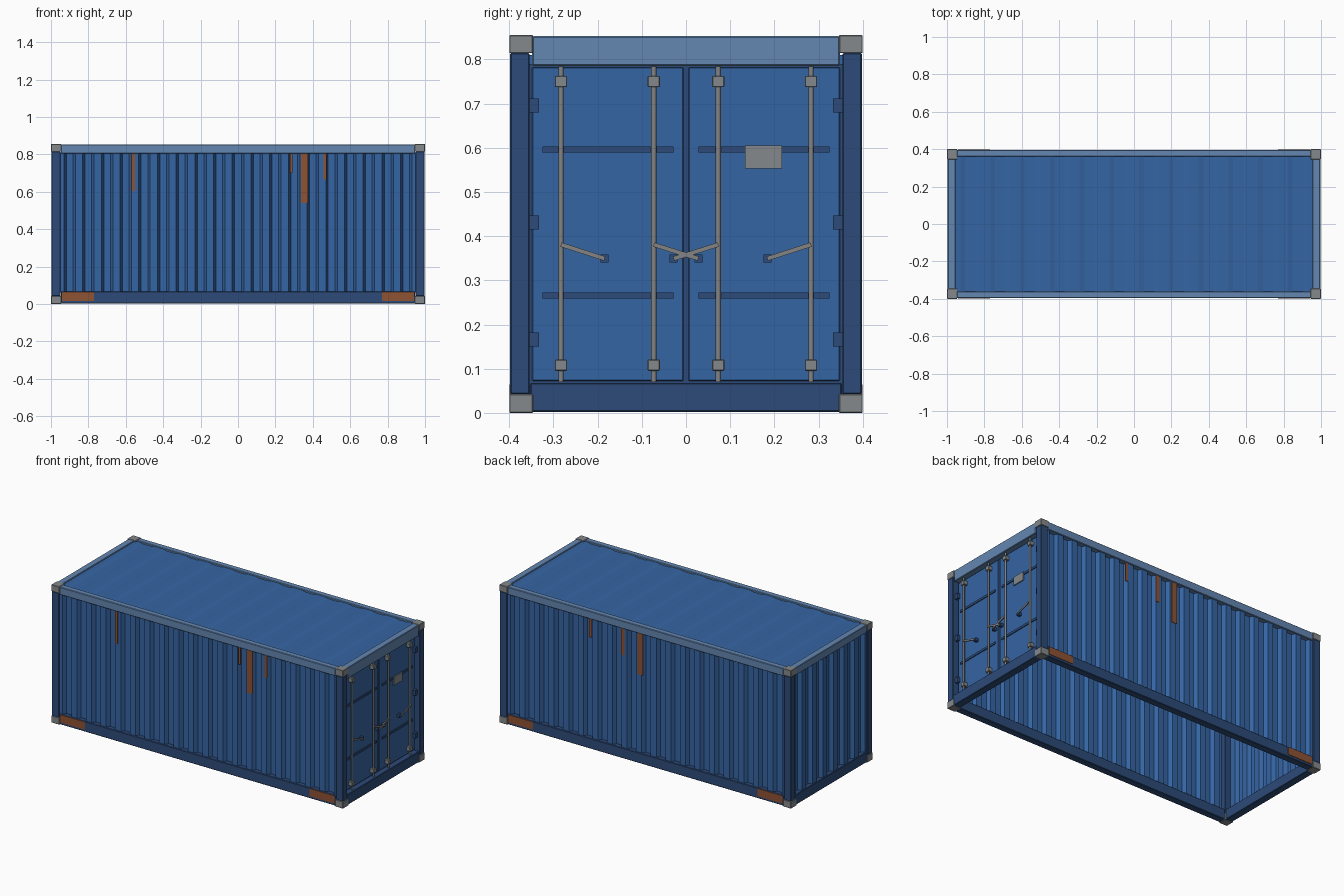
import bpy
import bmesh
from math import atan2, hypot
from mathutils import Matrix, Vector

cube = bpy.data.objects.get("Cube")
if cube:
    bpy.data.objects.remove(cube, do_unlink=True)


def material(name, rgb):
    m = bpy.data.materials.new(name)
    m.use_nodes = True
    m.diffuse_color = (*rgb, 1)
    m.node_tree.nodes["Principled BSDF"].inputs["Base Color"].default_value = (*rgb, 1)
    return m


BLUE = material("panel_blue", (0.036, 0.13, 0.37))
DARK = material("frame_dark_blue", (0.026, 0.07, 0.19))
LIGHT = material("rail_light_blue", (0.125, 0.24, 0.44))
STEEL = material("casting_grey", (0.235, 0.25, 0.26))
ROD = material("rod_grey", (0.23, 0.23, 0.23))
RUST = material("rust", (0.27, 0.085, 0.033))


def finish(name, bm, mat):
    bmesh.ops.recalc_face_normals(bm, faces=bm.faces)
    mesh = bpy.data.meshes.new(name)
    bm.to_mesh(mesh)
    bm.free()
    mesh.materials.append(mat)
    ob = bpy.data.objects.new(name, mesh)
    bpy.context.collection.objects.link(ob)
    return ob


def box(name, x, y, z, mat, bevel=0.0):
    """Box spanning three (low, high) ranges."""
    spans = [sorted(r) for r in (x, y, z)]
    size = [b - a for a, b in spans]
    mid = [(a + b) / 2 for a, b in spans]
    bm = bmesh.new()
    bmesh.ops.create_cube(bm, size=1, matrix=Matrix.Translation(mid) @ Matrix.Diagonal((*size, 1)))
    if bevel:
        bmesh.ops.bevel(bm, geom=bm.edges[:], offset=bevel, segments=1, affect='EDGES')
    return finish(name, bm, mat)


def around(c, half):
    return (c - half, c + half)


def corrugated(name, length, count, depth, slope, place, v0, v1, mat):
    """Trapezoid sheet; place(u, d, v) maps run, depth and height to space."""
    step = length / count
    flat = (step - 2 * slope) / 2
    pts = [(-length / 2, 0)]
    for i in range(count):
        u = -length / 2 + i * step
        pts += [(u + flat / 2, 0), (u + flat / 2 + slope, depth),
                (u + flat * 1.5 + slope, depth), (u + flat * 1.5 + 2 * slope, 0)]
    pts.append((length / 2, 0))
    bm = bmesh.new()
    rows = [[bm.verts.new(place(u, d, v)) for u, d in pts] for v in (v0, v1)]
    for i in range(len(pts) - 1):
        bm.faces.new((rows[0][i], rows[0][i + 1], rows[1][i + 1], rows[1][i]))
    ob = finish(name, bm, mat)
    mod = ob.modifiers.new("sheet_thickness", 'SOLIDIFY')
    mod.thickness = 0.003
    mod.offset = 0
    return ob


# Corner posts and castings
for sx, ex in ((-1, "closed"), (1, "door")):
    for sy, ey in ((-1, "front"), (1, "back")):
        tag = f"{ex}_{ey}"
        box(f"post_{tag}", (sx * 0.95, sx * 0.998), (sy * 0.354, sy * 0.398),
            (0.042, 0.815), DARK, 0.003)
        for level, z in (("bottom", (0, 0.043)), ("top", (0.814, 0.855))):
            box(f"casting_{level}_{tag}", (sx * 0.945, sx), (sy * 0.346, sy * 0.4),
                z, STEEL, 0.002)

# Long sides: rails, corrugated walls and rust
for s, tag in ((-1, "front"), (1, "back")):
    box(f"top_rail_{tag}", (-0.947, 0.947), (s * 0.36, s * 0.396), (0.805, 0.853), LIGHT, 0.003)
    box(f"bottom_rail_{tag}", (-0.947, 0.947), (s * 0.352, s * 0.396), (0.002, 0.066), DARK, 0.003)
    corrugated(f"side_wall_{tag}", 1.9, 19, 0.022, 0.013,
               lambda u, d, v: (u, s * (0.388 - d), v), 0.06, 0.81, BLUE)
    for e in (-1, 1):
        box(f"rust_patch_{tag}", (e * 0.77, e * 0.94), (s * 0.395, s * 0.399),
            (0.016, 0.064), RUST)

streaks = {-1: ((-0.56, 0.02, 0.605), (0.285, 0.015, 0.70), (0.355, 0.036, 0.54), (0.465, 0.018, 0.665)),
           1: ((0.38, 0.018, 0.69), (0.16, 0.024, 0.64), (0.04, 0.036, 0.55))}
for s, items in streaks.items():
    for x, w, bottom in items:
        box("rust_streak", around(x, w / 2), (s * 0.388, s * 0.392), (bottom, 0.806), RUST)

# Closed end
box("header_closed_end", (-0.996, -0.955), (-0.348, 0.348), (0.805, 0.853), LIGHT, 0.003)
box("sill_closed_end", (-0.996, -0.95), (-0.352, 0.352), (0.002, 0.066), DARK, 0.003)
corrugated("end_wall", 0.72, 7, 0.022, 0.013,
           lambda u, d, v: (-0.988 + d, u, v), 0.06, 0.81, BLUE)

# Shallow ribbed roof
corrugated("roof", 1.91, 12, 0.006, 0.025,
           lambda u, d, v: (u, v, 0.846 - d), -0.362, 0.362, BLUE)

# Door end frame
box("door_header", (0.955, 0.996), (-0.348, 0.348), (0.785, 0.853), LIGHT, 0.003)
box("door_sill", (0.95, 0.996), (-0.353, 0.353), (0.002, 0.068), DARK, 0.003)
box("door_gasket", (0.945, 0.96), (-0.356, 0.356), (0.06, 0.79), DARK)


def cylinder(name, a, b, radius, mat, sides=10):
    a, b = Vector(a), Vector(b)
    turn = (b - a).to_track_quat('Z', 'Y').to_matrix().to_4x4()
    bm = bmesh.new()
    bmesh.ops.create_cone(bm, cap_ends=True, segments=sides, radius1=radius, radius2=radius,
                          depth=(b - a).length, matrix=Matrix.Translation((a + b) / 2) @ turn)
    ob = finish(name, bm, mat)
    for p in ob.data.polygons:
        p.use_smooth = len(p.vertices) == 4
    return ob


def handle(start, end, x):
    """Flat lever between two (y, z) points."""
    dy, dz = end[0] - start[0], end[1] - start[1]
    bm = bmesh.new()
    mat = (Matrix.Translation((x, (start[0] + end[0]) / 2, (start[1] + end[1]) / 2))
           @ Matrix.Rotation(atan2(dz, dy), 4, 'X')
           @ Matrix.Diagonal((0.006, hypot(dy, dz), 0.010, 1)))
    bmesh.ops.create_cube(bm, size=1, matrix=mat)
    finish("door_handle", bm, ROD)


# Doors with ribs, hinges, lock rods and handles
for s, tag in ((-1, "front"), (1, "back")):
    box(f"door_{tag}", (0.945, 0.966), (s * 0.006, s * 0.348), (0.072, 0.782), BLUE, 0.002)
    for z in (0.266, 0.596):
        box(f"door_rib_{tag}", (0.96, 0.971), (s * 0.028, s * 0.325), around(z, 0.007), DARK)
    for z in (0.166, 0.431, 0.696):
        box(f"hinge_{tag}", (0.96, 0.982), (s * 0.333, s * 0.356), around(z, 0.016), DARK)
    for y, reach in ((0.073, -0.028), (0.283, 0.184)):
        cylinder(f"lock_rod_{tag}", (0.981, s * y, 0.07), (0.981, s * y, 0.784), 0.006, ROD)
        for z in (0.108, 0.75):
            box(f"rod_bracket_{tag}", (0.964, 0.991), around(s * y, 0.014), around(z, 0.013),
                STEEL, 0.002)
        handle((s * y, 0.381), (s * reach, 0.349), 0.988)
        box(f"handle_keeper_{tag}", (0.964, 0.986), around(s * reach, 0.009),
            around(0.349, 0.009), DARK)

box("data_plate", (0.97, 0.976), (0.134, 0.217), (0.553, 0.605), STEEL)
